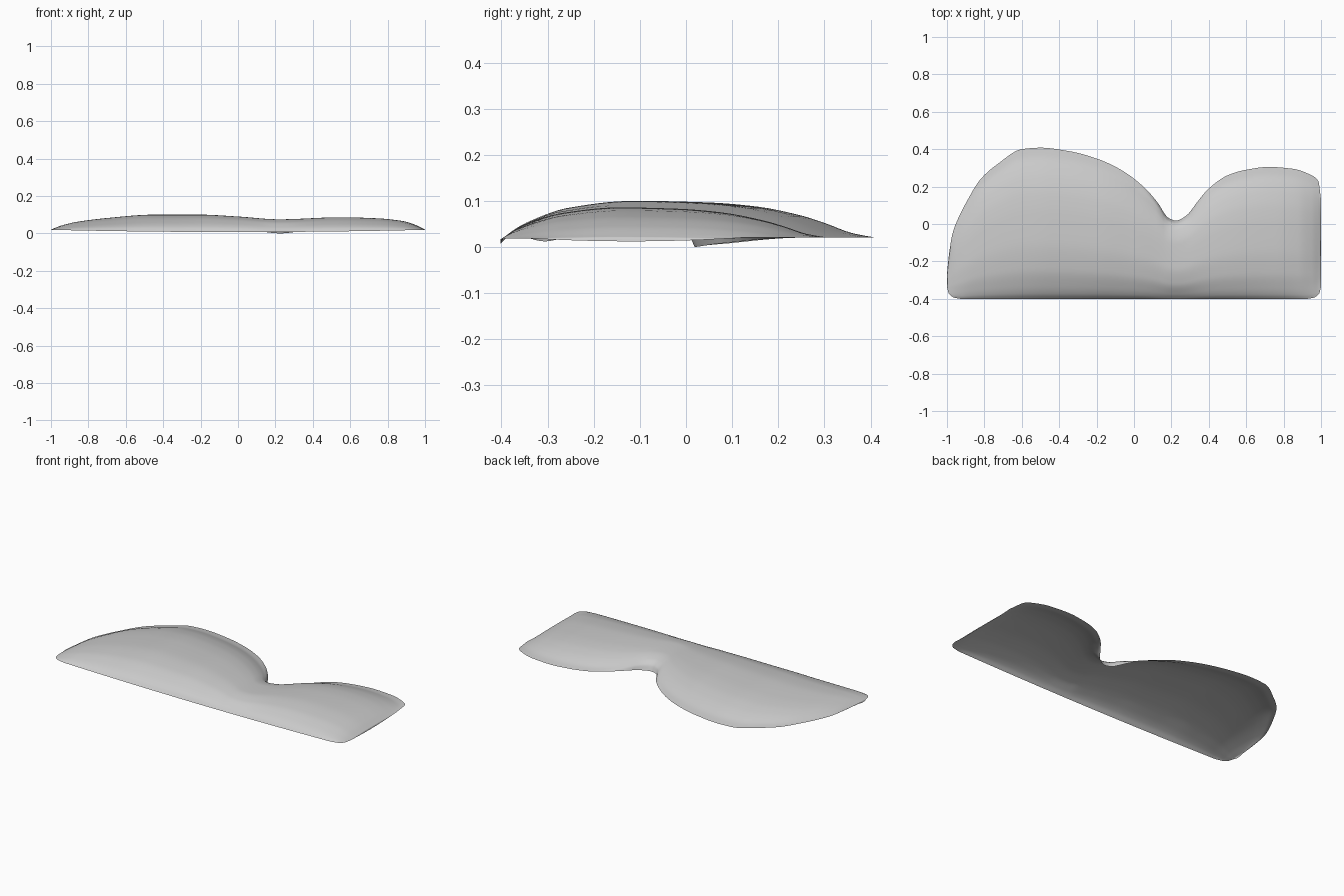
import bpy
import math

cube = bpy.data.objects.get("Cube")
if cube:
    bpy.data.objects.remove(cube)


def smooth_curve(points):
    """Monotone cubic interpolation through (position, value) points."""
    n = len(points)
    step = [points[i + 1][0] - points[i][0] for i in range(n - 1)]
    rise = [(points[i + 1][1] - points[i][1]) / step[i] for i in range(n - 1)]
    slope = [rise[0]]
    for a, b in zip(rise, rise[1:]):
        slope.append(2 * a * b / (a + b) if a * b > 0 else 0)
    slope.append(rise[-1])

    def value(x):
        i = 0
        while i < n - 2 and x > points[i + 1][0]:
            i += 1
        t = (x - points[i][0]) / step[i]
        p, q = points[i][1], points[i + 1][1]
        blend = t * t * (3 - 2 * t)
        start = t * (1 - t) ** 2 * slope[i]
        end = t * t * (t - 1) * slope[i + 1]
        return p + (q - p) * blend + step[i] * (start + end)
    return value


# Plan outline: two lobes at the back with a notch, straight front
back_edge = smooth_curve([
    (-1, -.27), (-.99, -.17), (-.97, -.05), (-.94, .03), (-.9, .11),
    (-.82, .24), (-.73, .32), (-.6, .4), (-.5, .408), (-.35, .39),
    (-.2, .35), (-.07, .29), (.05, .2), (.13, .11), (.18, .035),
    (.225, .018), (.28, .045), (.34, .12), (.4, .19), (.5, .26),
    (.6, .29), (.72, .305), (.85, .295), (.95, .26), (.985, .23), (1, .13)])
front_corner = smooth_curve([(0, .065), (.01, .03), (.04, .008), (.1, 0), (1, 0)])

# Height of the crest along the length, and the section from front to back
crest = smooth_curve([
    (-1, .02), (-.95, .04), (-.87, .06), (-.7, .082), (-.45, .1), (-.2, .1),
    (0, .09), (.22, .075), (.55, .086), (.75, .08), (.88, .066), (.95, .045), (1, .02)])
section = smooth_curve([
    (0, 0), (.03, .27), (.09, .54), (.2, .84), (.38, 1), (.56, .96),
    (.69, .85), (.81, .6), (.87, .4), (.94, .13), (1, 0)])
notch_section = smooth_curve([
    (0, 0), (.06, .35), (.2, .8), (.4, 1), (.7, .95), (.88, .74), (.96, .45), (1, 0)])


def shell_point(x, v):
    front = -.402 + front_corner(1 - abs(x))
    y = front + (back_edge(x) - front) * v
    notch = math.exp(-((x - .225) / .12) ** 2)
    front_rim = .007 + .012 * x * x
    back_rim = .021 * (1 - notch)
    rim = front_rim + (back_rim - front_rim) * v
    rim -= .03 * v * (1 - v) * abs(x) ** 8
    profile = section(v) + (notch_section(v) - section(v)) * notch
    return x, y, rim + max(crest(x) - .02, 0) * profile * (crest(x) - rim) / max(crest(x) - .02, .001)


# Domed open shell
columns, rows = 160, 56
verts = []
for i in range(columns + 1):
    x = -math.cos(math.pi * i / columns)
    for j in range(rows + 1):
        verts.append(shell_point(x, .5 - .5 * math.cos(math.pi * j / rows)))
faces = []
for i in range(columns):
    for j in range(rows):
        a = i * (rows + 1) + j
        b = a + rows + 1
        faces.append((a, b, b + 1, a + 1))
mesh = bpy.data.meshes.new("domed_shell")
mesh.from_pydata(verts, [], faces)
mesh.update()
shell = bpy.data.objects.new("domed_shell", mesh)
bpy.context.collection.objects.link(shell)
mesh.polygons.foreach_set("use_smooth", [True] * len(mesh.polygons))

# Plain light grey finish
grey = bpy.data.materials.new("light_grey")
grey.use_nodes = True
colour = (.6, .6, .6, 1)
grey.diffuse_color = colour
grey.node_tree.nodes["Principled BSDF"].inputs["Base Color"].default_value = colour
mesh.materials.append(grey)
